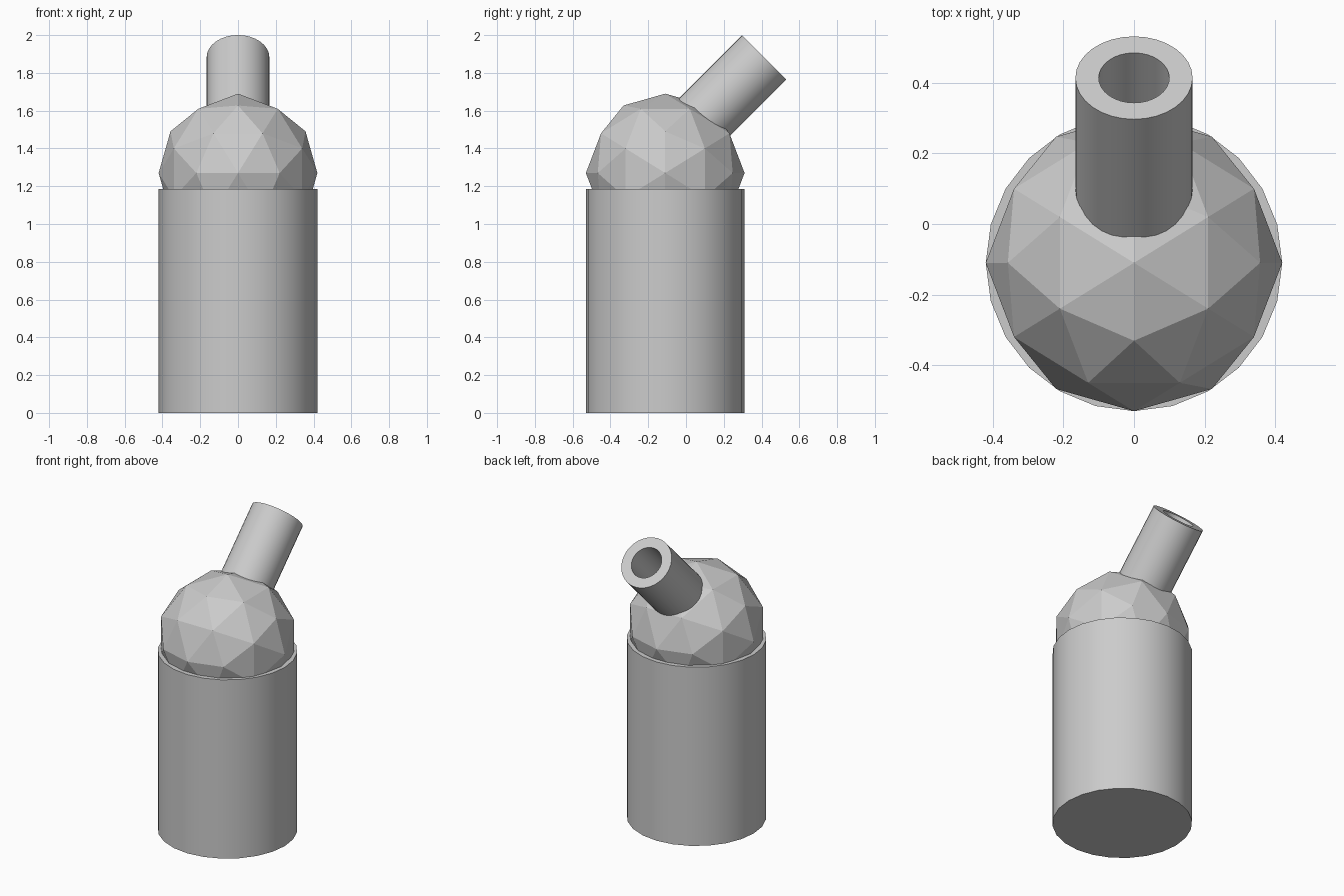
import bpy, bmesh, math
from mathutils import Matrix, Vector

if "Cube" in bpy.data.objects:
    bpy.data.objects.remove(bpy.data.objects["Cube"])


def add_object(name, bm, smooth):
    bmesh.ops.recalc_face_normals(bm, faces=bm.faces[:])
    mesh = bpy.data.meshes.new(name)
    bm.to_mesh(mesh)
    bm.free()
    obj = bpy.data.objects.new(name, mesh)
    bpy.context.collection.objects.link(obj)
    if smooth:
        bpy.ops.object.select_all(action='DESELECT')
        obj.select_set(True)
        bpy.context.view_layer.objects.active = obj
        bpy.ops.object.shade_smooth_by_angle(angle=math.radians(35))
    return obj


CENTRE_Y = -0.11
RADIUS = 0.42

# Cylindrical body
bm = bmesh.new()
bmesh.ops.create_cone(bm, cap_ends=True, segments=24, radius1=RADIUS, radius2=RADIUS,
                      depth=1.185, matrix=Matrix.Translation((0, CENTRE_Y, 0.5925)))
add_object("body", bm, True)

# Faceted dome, turned so edge midpoints lie on the axes
bm = bmesh.new()
tilt = math.atan2(0.8507, 0.5257)
bmesh.ops.create_icosphere(bm, subdivisions=2, radius=RADIUS,
                           matrix=Matrix.Translation((0, CENTRE_Y, 1.27)) @ Matrix.Rotation(tilt, 4, 'Y'))
add_object("dome", bm, False)

# Hollow spout: a closed wall profile spun around its axis, then leaned back 45 degrees
OUTER, INNER, LENGTH = 0.166, 0.1, 0.55
bm = bmesh.new()
profile = [(OUTER, -LENGTH), (OUTER, 0), (INNER, 0), (INNER, -LENGTH)]
verts = [bm.verts.new((r, 0, z)) for r, z in profile]
edges = [bm.edges.new((verts[i], verts[(i + 1) % 4])) for i in range(4)]
bmesh.ops.spin(bm, geom=verts + edges, cent=(0, 0, 0), axis=(0, 0, 1),
               angle=math.tau, steps=32, use_merge=True)
bmesh.ops.remove_doubles(bm, verts=bm.verts[:], dist=1e-5)
bmesh.ops.transform(bm, verts=bm.verts[:],
                    matrix=Matrix.Translation((0, 0.414, 1.883)) @ Matrix.Rotation(math.radians(-45), 4, 'X'))
add_object("spout", bm, True)
